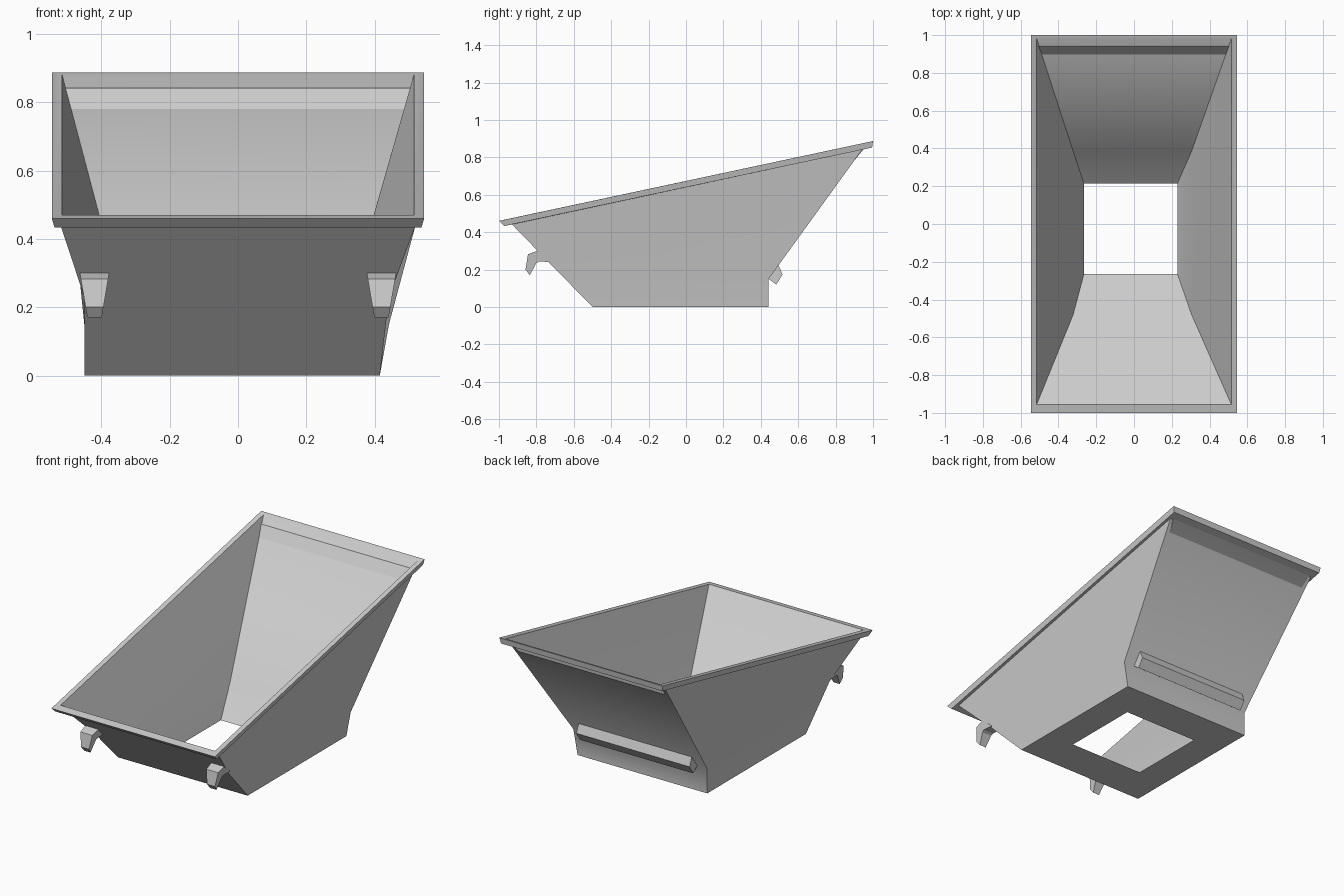
import bpy, bmesh

if "Cube" in bpy.data.objects:
    bpy.data.objects.remove(bpy.data.objects["Cube"])


def finish(name, bm, angle=0.7):
    bmesh.ops.recalc_face_normals(bm, faces=bm.faces)
    me = bpy.data.meshes.new(name)
    bm.to_mesh(me)
    bm.free()
    ob = bpy.data.objects.new(name, me)
    bpy.context.collection.objects.link(ob)
    bpy.ops.object.select_all(action='DESELECT')
    ob.select_set(True)
    bpy.context.view_layer.objects.active = ob
    if angle:
        bpy.ops.object.shade_smooth_by_angle(angle=angle)
    return ob


def ring(bm, left, right, front, back):
    """Four-cornered loop; front and back are (y, z) pairs."""
    return [bm.verts.new(p) for p in ((left, *front), (right, *front),
                                      (right, *back), (left, *back))]


def bridge(bm, a, b):
    for i in range(len(a)):
        j = (i + 1) % len(a)
        bm.faces.new((a[i], a[j], b[j], b[i]))


def prism(name, profile, left, right):
    """Profile of (y, z) points spanning x; left and right give x from z."""
    bm = bmesh.new()
    a = [bm.verts.new((left(z), y, z)) for y, z in profile]
    b = [bm.verts.new((right(z), y, z)) for y, z in profile]
    bridge(bm, a, b)
    bm.faces.new(a)
    bm.faces.new(b)
    return finish(name, bm, 0)


# Hopper: closed chain of loops, up the inside, over the rim, down the outside
levels = [
    (-0.265, 0.23, (-0.265, 0.0), (0.215, 0.0)),        # outlet
    (-0.322, 0.305, (-0.48, 0.148), (0.385, 0.15)),     # inner kink
    (-0.515, 0.515, (-0.955, 0.47), (0.98, 0.881)),     # rim inner edge
    (-0.545, 0.545, (-1.0, 0.46), (1.0, 0.887)),        # rim outer edge
    (-0.537, 0.537, (-0.972, 0.433), (0.995, 0.852)),   # rim lower edge
    (-0.52, 0.52, (-0.93, 0.441), (0.942, 0.841)),      # wall top
    (-0.45, 0.442, (-0.725, 0.23), (0.442, 0.15)),      # outer kink
    (-0.45, 0.415, (-0.5, 0.0), (0.44, 0.0)),           # base
]
bm = bmesh.new()
rings = [ring(bm, *lv) for lv in levels]
for i, r in enumerate(rings):
    bridge(bm, r, rings[(i + 1) % len(rings)])
finish("hopper_body", bm)

# Front hooks, narrowing towards the tip
hook = [(-0.78, 0.30), (-0.793, 0.30), (-0.845, 0.282), (-0.858, 0.2),
        (-0.835, 0.17), (-0.80, 0.235), (-0.785, 0.243), (-0.72, 0.24)]


def hook_half(z):
    return 0.021 + 0.022 * max(0.0, (z - 0.17) / 0.13)


for side, label in ((-1, "left"), (1, "right")):
    cx = side * 0.42
    prism("hook_" + label, hook,
          lambda z: cx - hook_half(z), lambda z: cx + hook_half(z))

# Back grip bar
prism("back_bar", [(0.43, 0.155), (0.442, 0.15), (0.482, 0.12),
                   (0.516, 0.172), (0.494, 0.226), (0.48, 0.22)],
      lambda z: -0.385, lambda z: 0.37)
